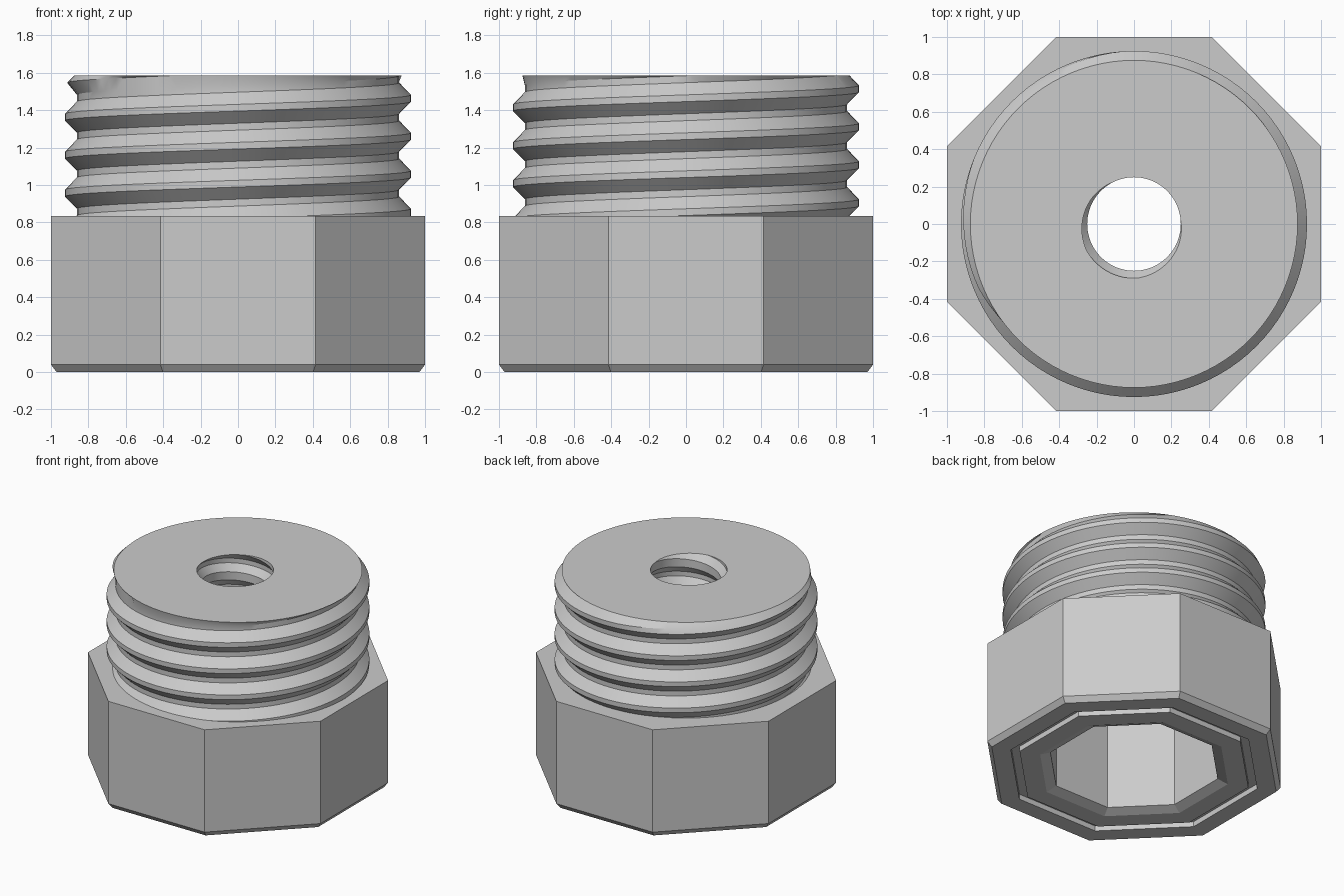
import bpy, bmesh, math
from mathutils import Vector

if "Cube" in bpy.data.objects:
    bpy.data.objects.remove(bpy.data.objects["Cube"])

PITCH, STEPS = 0.203, 96
TOP, SHOULDER, CEILING = 1.585, 0.835, 0.75
ROOT, RIM = 0.862, 0.875

grey = bpy.data.materials.new("plain_grey")
grey.use_nodes = True
grey.diffuse_color = (0.6, 0.6, 0.6, 1)
grey.node_tree.nodes["Principled BSDF"].inputs["Base Color"].default_value = (0.6, 0.6, 0.6, 1)


def finish(bm, name):
    bmesh.ops.recalc_face_normals(bm, faces=bm.faces)
    mesh = bpy.data.meshes.new(name)
    bm.to_mesh(mesh)
    bm.free()
    mesh.materials.append(grey)
    obj = bpy.data.objects.new(name, mesh)
    bpy.context.collection.objects.link(obj)
    return obj


def helix_wall(bm, profile, base, low, high):
    """Screw-shaped tube wall cut flat at both ends; profile is (rise, radius) for one pitch."""
    first = math.floor((low - base) / PITCH) - 2
    last = math.ceil((high - base) / PITCH) + 2
    columns = []
    for i in range(STEPS):
        a = math.tau * i / STEPS
        column = []
        for k in range(first, last):
            centre = base + PITCH * (k + i / STEPS)
            for rise, radius in profile:
                # the outer thread runs out near the top
                if radius > ROOT and centre > TOP - 0.015:
                    fade = min(1, (centre - TOP + 0.015) / 0.02)
                    radius += (ROOT - radius) * fade
                column.append(bm.verts.new((radius * math.cos(a), radius * math.sin(a), centre + rise)))
        columns.append(column)
    n = len(profile)
    for i, col in enumerate(columns):
        shift = n if i == STEPS - 1 else 0
        nxt = columns[(i + 1) % STEPS]
        for j in range(len(col) - 1 - shift):
            bm.faces.new((col[j], nxt[j + shift], nxt[j + 1 + shift], col[j + 1]))
    for z, side in ((low, -1), (high, 1)):
        bmesh.ops.bisect_plane(bm, geom=bm.verts[:] + bm.edges[:] + bm.faces[:], dist=1e-5,
                               plane_co=(0, 0, z), plane_no=(0, 0, side), clear_outer=True)
    loose = [v for v in bm.verts if not v.link_faces]
    bmesh.ops.delete(bm, geom=loose, context='VERTS')


# Threaded plug: outer screw wall, threaded bore and flat end caps
plug = bmesh.new()
helix_wall(plug, [(-0.083, ROOT), (-0.018, 0.925), (0.018, 0.925), (0.083, ROOT)],
           0.855, CEILING, TOP)
for v in plug.verts:
    r = v.co.xy.length
    limit = RIM if v.co.z > TOP - 1e-4 else max(ROOT, min(r, RIM + TOP - v.co.z))
    v.co.xy *= limit / r

bore = bmesh.new()
helix_wall(bore, [(-0.07, 0.25), (-0.018, 0.29), (0.018, 0.29), (0.07, 0.25)],
           TOP - PITCH * 0.67, CEILING, TOP)
bore_mesh = bpy.data.meshes.new("bore_wall")
bore.to_mesh(bore_mesh)
bore.free()
plug.from_mesh(bore_mesh)
bpy.data.meshes.remove(bore_mesh)

for z in (CEILING, TOP):
    rim = [e for e in plug.edges if e.is_boundary and all(abs(v.co.z - z) < 1e-3 for v in e.verts)]
    bmesh.ops.triangle_fill(plug, edges=rim, use_beauty=True, normal=Vector((0, 0, 1)))
threaded_plug = finish(plug, "threaded_plug")

# Octagonal nut: outer flats, bottom chamfer, ring groove and hollow socket
section = [(0.75, SHOULDER), (1, SHOULDER), (1, 0.04), (0.97, 0), (0.84, 0), (0.84, 0.04),
           (0.78, 0.04), (0.78, 0), (0.64, 0), (0.57, 0.03), (0.57, CEILING)]
nut = bmesh.new()
rings = []
for apothem, z in section:
    r = apothem / math.cos(math.pi / 8)
    rings.append([nut.verts.new((r * math.cos(a), r * math.sin(a), z))
                  for a in (math.pi * (2 * i + 1) / 8 for i in range(8))])
for ring, nxt in zip(rings, rings[1:] + rings[:1]):
    for i in range(8):
        j = (i + 1) % 8
        nut.faces.new((ring[i], ring[j], nxt[j], nxt[i]))
finish(nut, "octagonal_nut")

# Smooth the screw surfaces, keeping the thread edges crisp
bpy.ops.object.select_all(action='DESELECT')
threaded_plug.select_set(True)
bpy.context.view_layer.objects.active = threaded_plug
bpy.ops.object.shade_smooth_by_angle(angle=math.radians(25))
